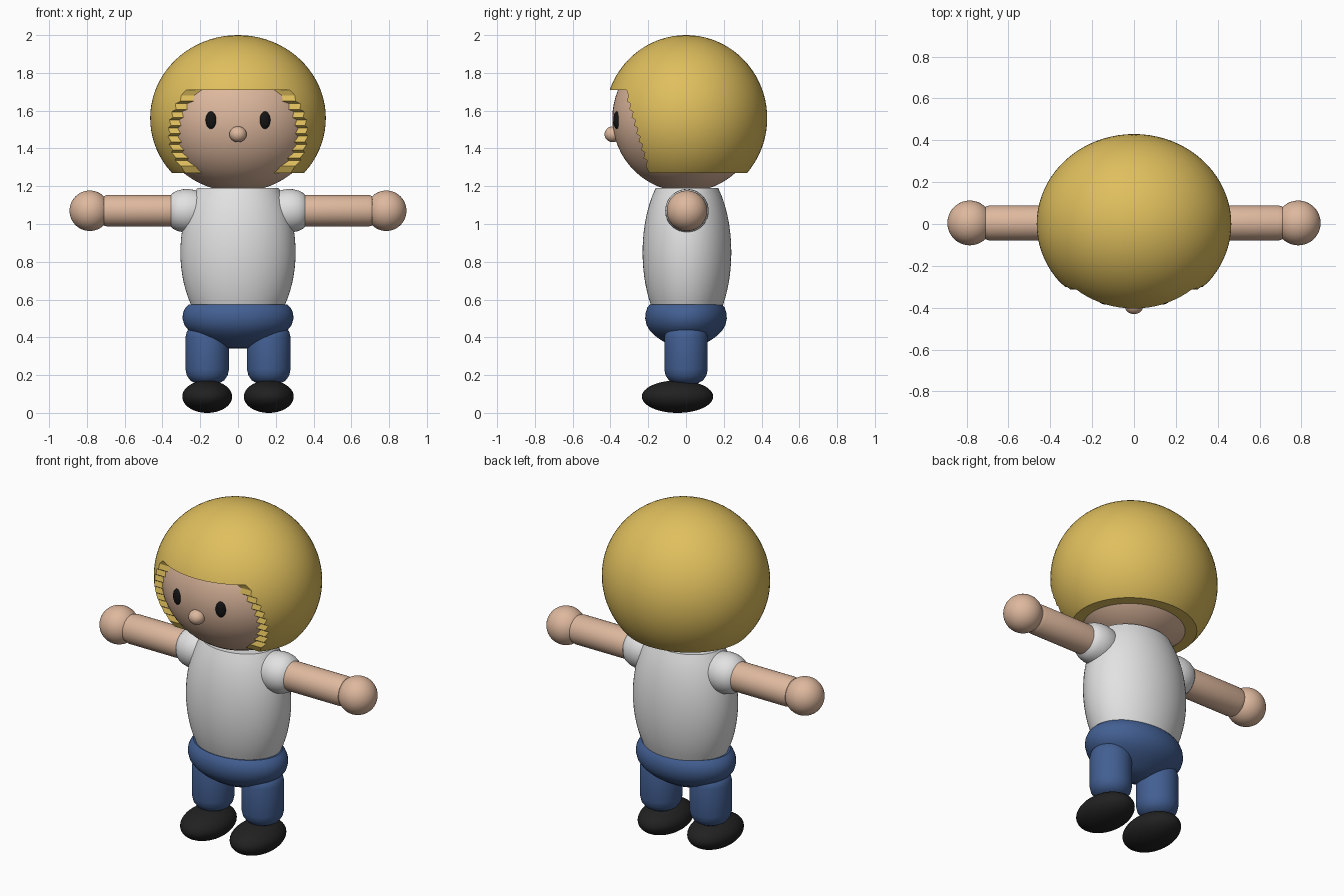
import bpy, bmesh, math
from mathutils import Matrix, Vector

if "Cube" in bpy.data.objects:
    bpy.data.objects.remove(bpy.data.objects["Cube"])


def material(name, rgb):
    m = bpy.data.materials.new(name)
    m.diffuse_color = (*rgb, 1)
    m.use_nodes = True
    m.node_tree.nodes["Principled BSDF"].inputs["Base Color"].default_value = m.diffuse_color
    return m


BLOND = material("blond", (0.74, 0.52, 0.11))
SKIN = material("skin", (0.73, 0.48, 0.34))
WHITE = material("white cloth", (0.76, 0.76, 0.76))
BLUE = material("blue cloth", (0.055, 0.115, 0.29))
BLACK = material("shoe black", (0.015, 0.015, 0.015))
EYE = material("eye black", (0.007, 0.007, 0.007))


def finish(bm, name, mat, angle=40):
    bmesh.ops.recalc_face_normals(bm, faces=bm.faces)
    me = bpy.data.meshes.new(name)
    bm.to_mesh(me)
    bm.free()
    ob = bpy.data.objects.new(name, me)
    bpy.context.collection.objects.link(ob)
    me.materials.append(mat)
    bpy.ops.object.select_all(action='DESELECT')
    ob.select_set(True)
    bpy.context.view_layer.objects.active = ob
    bpy.ops.object.shade_smooth_by_angle(angle=math.radians(angle))
    return ob


def ellipsoid(name, mat, centre, radii, turn=0, seg=48):
    bm = bmesh.new()
    bmesh.ops.create_uvsphere(bm, u_segments=seg, v_segments=seg // 2, radius=1)
    mtx = (Matrix.Translation(centre) @ Matrix.Rotation(turn, 4, 'Z')
           @ Matrix.Diagonal((*radii, 1)))
    bm.transform(mtx)
    return finish(bm, name, mat)


def lathe(name, mat, profile, mtx, seg=48):
    """Closed turned body from (radius, height) pairs, placed by a matrix."""
    bm = bmesh.new()
    rings = []
    for r, h in profile:
        rings.append([bm.verts.new((r * math.cos(2 * math.pi * i / seg),
                                    r * math.sin(2 * math.pi * i / seg), h))
                      for i in range(seg)])
    for a, b in zip(rings, rings[1:]):
        for i in range(seg):
            j = (i + 1) % seg
            bm.faces.new((a[i], a[j], b[j], b[i]))
    bm.faces.new(rings[0])
    bm.faces.new(rings[-1])
    bm.transform(mtx)
    return finish(bm, name, mat)


# head, nose
ellipsoid("head", SKIN, (0, 0, 1.56), (0.43, 0.39, 0.39), seg=64)
ellipsoid("nose", SKIN, (0, -0.387, 1.475), (0.046, 0.044, 0.042), seg=32)

# hair: ball trimmed below and in front, with a ragged temple edge
hair = ellipsoid("hair", BLOND, (0, 0, 1.56), (0.465, 0.43, 0.44), seg=80)
outline = [(-0.7, 1.71), (-0.315, 1.71)]
for k in range(9):
    z = 1.68 - 0.043 * k
    y = -0.305 + 0.0125 * k
    outline += [(y, z), (y - 0.008, z - 0.03)]
outline += [(-0.195, 1.27), (0.7, 1.27), (0.7, 0.9), (-0.7, 0.9)]
bm = bmesh.new()
face = bm.faces.new([bm.verts.new((-0.7, y, z)) for y, z in outline])
side = bmesh.ops.extrude_face_region(bm, geom=[face])
bmesh.ops.translate(bm, vec=Vector((1.4, 0, 0)),
                    verts=[v for v in side["geom"] if isinstance(v, bmesh.types.BMVert)])
cutter = finish(bm, "hair_cutter", BLOND)
mod = hair.modifiers.new("trim", 'BOOLEAN')
mod.operation = 'DIFFERENCE'
mod.solver = 'EXACT'
mod.object = cutter
bpy.context.view_layer.objects.active = hair
bpy.ops.object.modifier_apply(modifier=mod.name)
bpy.data.objects.remove(cutter)
hair.select_set(True)
bpy.ops.object.shade_smooth_by_angle(angle=math.radians(30))

# torso: barrel cut flat at both ends
barrel = []
for k in range(17):
    z = 0.57 + 0.62 * k / 16
    barrel.append((0.305 * math.sqrt(1 - ((z - 0.85) / 0.48) ** 2), z))
lathe("shirt", WHITE, barrel, Matrix.Translation((0, 0.005, 0)) @ Matrix.Diagonal((1, 0.77, 1, 1)), 64)

# hips
hips = [(0.02, 0.34), (0.07, 0.343), (0.12, 0.36), (0.17, 0.381), (0.22, 0.406),
        (0.26, 0.435), (0.284, 0.465), (0.294, 0.5), (0.291, 0.53), (0.279, 0.557), (0.26, 0.575)]
lathe("hips", BLUE, hips, Matrix.Diagonal((1, 0.735, 1, 1)), 64)

# paired parts
leg = [(0.02, 0.15), (0.06, 0.155), (0.09, 0.172), (0.108, 0.198), (0.115, 0.23),
       (0.115, 0.40), (0.108, 0.43), (0.09, 0.452), (0.06, 0.466), (0.02, 0.47)]
sleeve = [(0.09, 0.17), (0.108, 0.22), (0.115, 0.26), (0.114, 0.29),
          (0.107, 0.32), (0.096, 0.343), (0.08, 0.358)]
arm = [(0.08, 0.30), (0.084, 0.36), (0.084, 0.69), (0.078, 0.71), (0.06, 0.72)]
for s, tag in ((-1, "left"), (1, "right")):
    ellipsoid(tag + "_eye", EYE, (s * 0.143, -0.366, 1.55), (0.029, 0.018, 0.046), s * 0.3, 32)
    lathe(tag + "_leg", BLUE, leg, Matrix.Translation((s * 0.163, 0, 0)))
    ellipsoid(tag + "_shoe", BLACK, (s * 0.163, -0.045, 0.086), (0.132, 0.189, 0.086))
    outward = Matrix.Translation((0, 0.005, 1.07)) @ Matrix.Rotation(s * math.pi / 2, 4, 'Y')
    lathe(tag + "_sleeve", WHITE, sleeve, outward)
    lathe(tag + "_arm", SKIN, arm, outward)
    ellipsoid(tag + "_hand", SKIN, (s * 0.785, 0.005, 1.07), (0.107, 0.107, 0.107))
